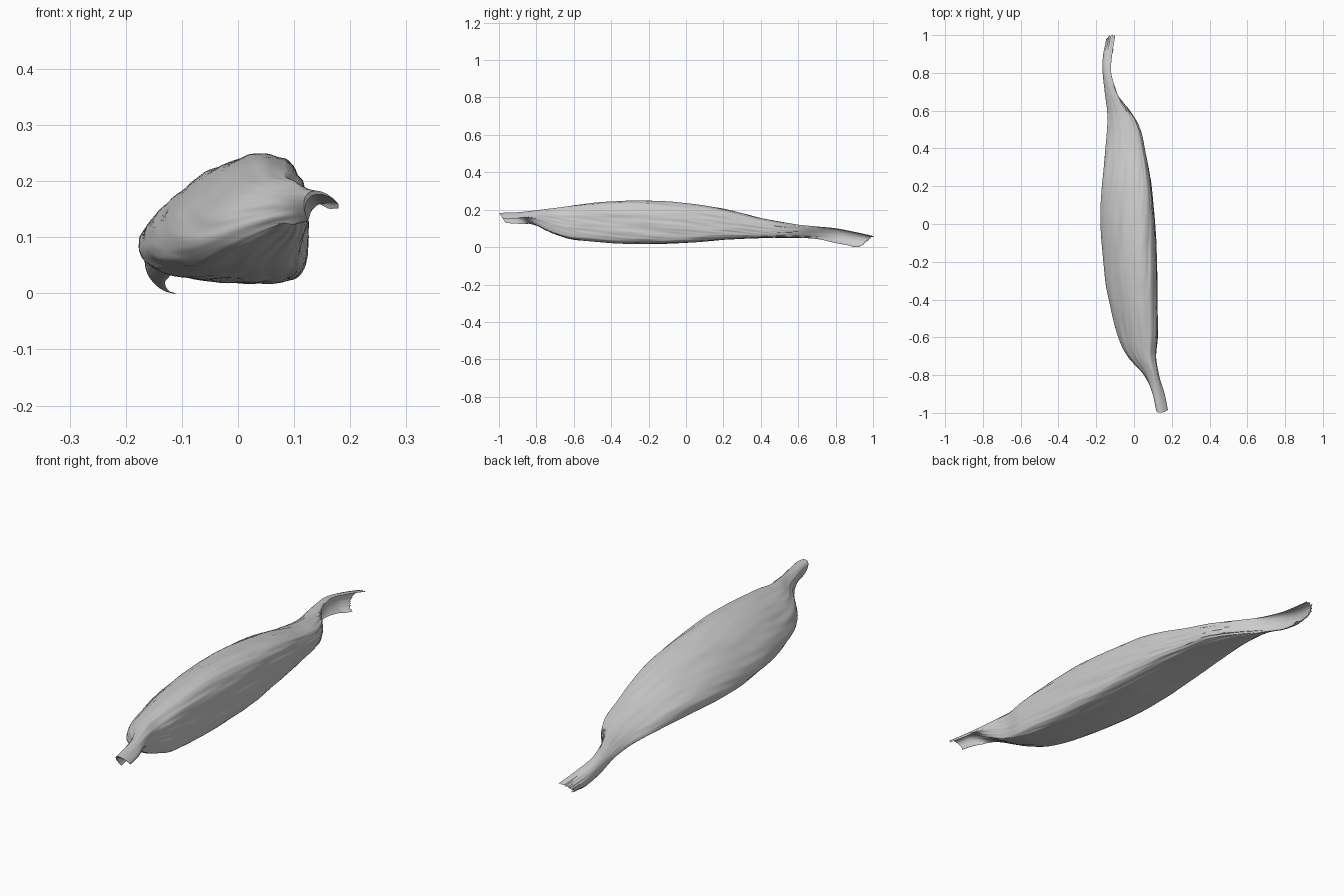
import bpy, bmesh, math
from mathutils import Vector, noise

if "Cube" in bpy.data.objects:
    bpy.data.objects.remove(bpy.data.objects["Cube"])

# stations along the body: y, x min, x max, z min, z max
STATIONS = [
    (-1.00, .112, .177, .130, .184), (-.90, .090, .158, .125, .188),
    (-.80, .050, .130, .112, .197), (-.70, -.035, .117, .070, .207),
    (-.60, -.082, .125, .040, .222), (-.40, -.135, .124, .022, .243),
    (-.20, -.162, .120, .017, .247), (0, -.176, .110, .024, .235),
    (.20, -.172, .092, .041, .205), (.40, -.150, .056, .050, .156),
    (.50, -.141, .032, .052, .136), (.60, -.142, -.015, .050, .120),
    (.70, -.155, -.078, .045, .112), (.80, -.166, -.118, .024, .105),
    (.90, -.164, -.114, .007, .086), (1.00, -.148, -.098, .001, .062),
]
RINGS, SIDES = 220, 112
FRONT_OPEN, BACK_OPEN = math.radians(-62), math.radians(-10)


def smooth(a, b, v):
    t = max(0, min(1, (v - a) / (b - a)))
    return t * t * (3 - 2 * t)


def section(y):
    """Smoothly interpolated bounds at y (cubic Hermite)."""
    i = max(j for j in range(len(STATIONS) - 1) if STATIONS[j][0] <= y + 1e-9)
    p, q = STATIONS[i], STATIONS[i + 1]
    a, b = STATIONS[max(i - 1, 0)], STATIONS[min(i + 2, len(STATIONS) - 1)]
    h = q[0] - p[0]
    t = (y - p[0]) / h
    out = []
    for k in range(1, 5):
        m0 = (q[k] - a[k]) / (q[0] - a[0]) * h
        m1 = (b[k] - p[k]) / (b[0] - p[0]) * h
        out.append((2*t**3 - 3*t*t + 1) * p[k] + (t**3 - 2*t*t + t) * m0
                   + (3*t*t - 2*t**3) * q[k] + (t**3 - t*t) * m1)
    return out


def ring_point(y, t):
    x0, x1, z0, z1 = section(y)
    curl = max(smooth(-.74, -.94, y), smooth(.5, .85, y))
    u, v = math.cos(t), math.sin(t)
    # full right side, low tapered left side
    skew = 1 - curl
    u, v = (u + .45 * skew * (1 - u * u),
            v - skew * (.33 - .12 * u) * (1 - v * v))
    # hollow the ends into open curled sheets
    d = FRONT_OPEN if y < 0 else BACK_OPEN
    a = u * math.cos(d) + v * math.sin(d)
    s = -u * math.sin(d) + v * math.cos(d)
    if a > 0:
        a *= 1 - 1.85 * curl
    a = a * (1 + .8 * curl) + .8 * curl
    u, v = a * math.cos(d) - s * math.sin(d), a * math.sin(d) + s * math.cos(d)
    u, v = max(-1.05, min(1.05, u)), max(-1.05, min(1.05, v))
    # long diagonal fibre wrinkles
    w = t + .7 * y
    q = Vector((math.cos(w) * 3.2, math.sin(w) * 3.2, y * 3))
    n = noise.noise(q) * .004 + noise.noise(q * 2.2) * .003
    n *= 1 - .9 * curl
    p = Vector(((x0 + x1) / 2 + (x1 - x0) / 2 * u, y,
                (z0 + z1) / 2 + (z1 - z0) / 2 * v))
    p += Vector((math.cos(t), 0, math.sin(t))) * n
    # slanted cut at the front, slanted and ragged at the back
    p.y += smooth(-.8, -1, y) * .035 * (1 - v) / 2
    rag = noise.noise(Vector((u * 4, v * 7, 3))) * .015
    p.y -= smooth(.85, 1, y) * (.07 * (1 - v) / 2 - rag)
    return p


def close_end(bm, ring, opening):
    """Narrow strip joining the inner and outer skin of a curled end."""
    j0 = round((opening + math.pi / 2) / (2 * math.pi) * SIDES)
    half = SIDES // 2
    for k in range(half):
        quad = [ring[(j0 + k) % SIDES], ring[(j0 + k + 1) % SIDES],
                ring[(j0 - k - 1) % SIDES], ring[(j0 - k) % SIDES]]
        quad = list(dict.fromkeys(quad))
        if len(quad) > 2:
            bm.faces.new(quad)


# fibrous husk body, lofted along y
bm = bmesh.new()
rings = []
for i in range(RINGS + 1):
    y = -1 + 2 * i / RINGS
    rings.append([bm.verts.new(ring_point(y, 2 * math.pi * j / SIDES))
                  for j in range(SIDES)])
for r, n in zip(rings, rings[1:]):
    for j in range(SIDES):
        k = (j + 1) % SIDES
        bm.faces.new((r[j], r[k], n[k], n[j]))
close_end(bm, rings[0], FRONT_OPEN)
close_end(bm, rings[-1], BACK_OPEN)
bmesh.ops.recalc_face_normals(bm, faces=bm.faces)
mesh = bpy.data.meshes.new("husk_body")
bm.to_mesh(mesh)
bm.free()
husk = bpy.data.objects.new("husk_body", mesh)
bpy.context.collection.objects.link(husk)
bpy.context.view_layer.objects.active = husk
husk.select_set(True)
bpy.ops.object.shade_smooth_by_angle(angle=math.radians(45))
